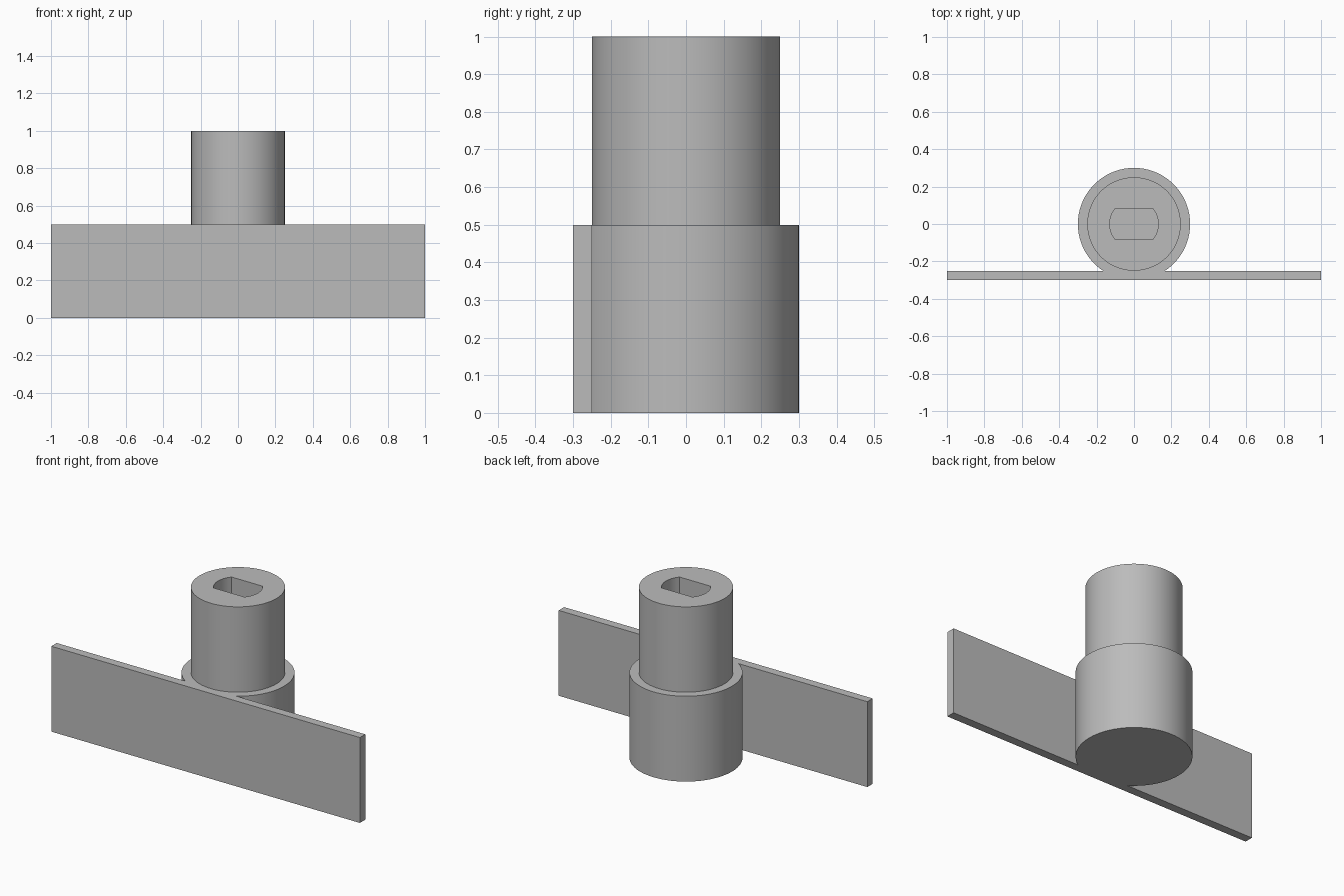
import bpy
import bmesh
import math

cube = bpy.data.objects.get("Cube")
if cube:
    bpy.data.objects.remove(cube, do_unlink=True)

grey = bpy.data.materials.new("plain grey")
grey.use_nodes = True
colour = (0.5, 0.5, 0.5, 1)
grey.diffuse_color = colour
grey.node_tree.nodes["Principled BSDF"].inputs["Base Color"].default_value = colour


def prism(name, outline, bottom, top):
    """Extrude a flat outline straight up."""
    bm = bmesh.new()
    face = bm.faces.new([bm.verts.new((x, y, bottom)) for x, y in outline])
    new = bmesh.ops.extrude_face_region(bm, geom=[face])["geom"]
    verts = [v for v in new if isinstance(v, bmesh.types.BMVert)]
    bmesh.ops.translate(bm, verts=verts, vec=(0, 0, top - bottom))
    bmesh.ops.recalc_face_normals(bm, faces=bm.faces)
    mesh = bpy.data.meshes.new(name)
    bm.to_mesh(mesh)
    bm.free()
    mesh.materials.append(grey)
    obj = bpy.data.objects.new(name, mesh)
    bpy.context.collection.objects.link(obj)
    return obj


def arc(radius, start, end, steps):
    angles = [start + (end - start) * i / steps for i in range(steps + 1)]
    return [(radius * math.cos(a), radius * math.sin(a)) for a in angles]


def circle(radius):
    return arc(radius, 0, math.tau, 72)[:-1]


def combine(target, tool, operation):
    mod = target.modifiers.new(tool.name, "BOOLEAN")
    mod.operation = operation
    mod.solver = "EXACT"
    mod.object = tool
    bpy.context.view_layer.objects.active = target
    bpy.ops.object.modifier_apply(modifier=mod.name)
    bpy.data.objects.remove(tool, do_unlink=True)


# Wide lower collar fused with the thin front plate
body = prism("hub_and_plate", circle(0.3), 0, 0.5)
plate = prism("plate", [(-1, -0.3), (1, -0.3), (1, -0.25), (-1, -0.25)], 0, 0.5)
combine(body, plate, "UNION")

# Narrower upper shaft
combine(body, prism("shaft", circle(0.25), 0.4, 1), "UNION")

# Double-flat socket sunk into the top
flat = math.asin(0.083 / 0.13)
outline = arc(0.13, -flat, flat, 10) + arc(0.13, math.pi - flat, math.pi + flat, 10)
combine(body, prism("socket", outline, 0.5, 1.1), "DIFFERENCE")

# Smooth round walls, crisp edges
bpy.ops.object.select_all(action="DESELECT")
body.select_set(True)
bpy.context.view_layer.objects.active = body
bpy.ops.object.shade_smooth_by_angle(angle=math.radians(30))
